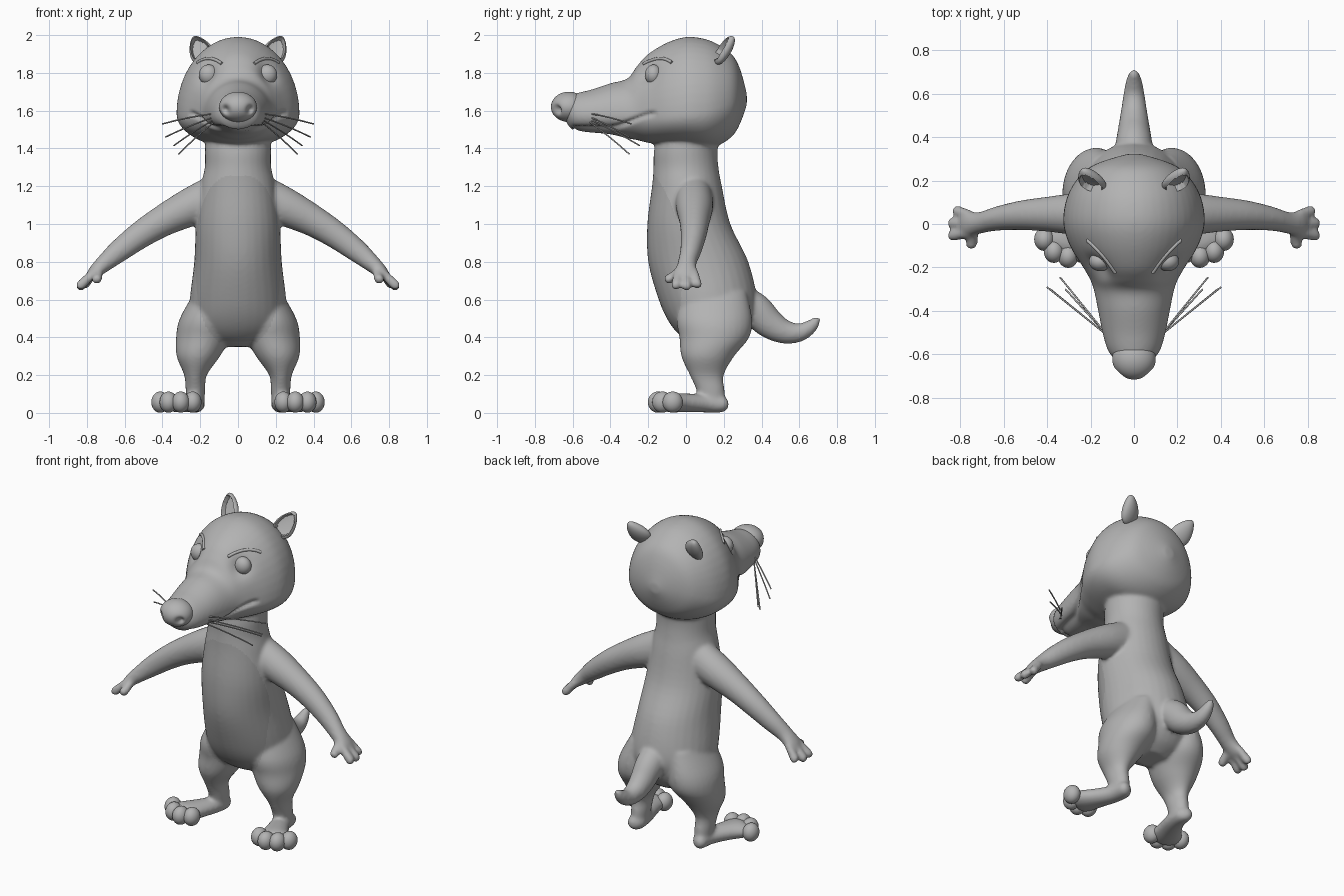
import bpy, bmesh, math
from mathutils import Vector, Matrix
from mathutils.bvhtree import BVHTree

if "Cube" in bpy.data.objects:
    bpy.data.objects.remove(bpy.data.objects["Cube"], do_unlink=True)


def material(name, grey):
    m = bpy.data.materials.new(name)
    m.use_nodes = True
    colour = (grey, grey, grey, 1)
    m.diffuse_color = colour
    m.node_tree.nodes["Principled BSDF"].inputs["Base Color"].default_value = colour
    return m


FUR = material("grey fur", 0.45)
BELLY = material("belly grey", 0.39)


def add_object(name, data, *mats):
    ob = bpy.data.objects.new(name, data)
    bpy.context.scene.collection.objects.link(ob)
    for m in mats:
        data.materials.append(m)
    return ob


def finish(name, bm, *mats):
    bmesh.ops.recalc_face_normals(bm, faces=bm.faces)
    me = bpy.data.meshes.new(name)
    bm.to_mesh(me)
    bm.free()
    me.shade_smooth()
    return add_object(name, me, *mats)


def spline(rows, steps=5):
    """Smooth in-between rows through the given ones."""
    out = []
    last = len(rows) - 1
    for i in range(last):
        a, b, c, d = (rows[max(i - 1, 0)], rows[i], rows[i + 1], rows[min(i + 2, last)])
        for k in range(steps):
            t = k / steps
            out.append([q + 0.5 * t * (r - p + t * (2 * p - 5 * q + 4 * r - s + t * (3 * (q - r) + s - p)))
                        for p, q, r, s in zip(a, b, c, d)])
    out.append(list(rows[-1]))
    return out


def loft(bm, rows, u, v=None, side=1, n=32):
    """Skin oval rings: x, y, z, radius along u, radius along +v, optional radius along -v."""
    rows = spline([r if len(r) == 6 else (*r, r[4]) for r in rows])
    centres = [Vector((r[0] * side, r[1], r[2])) for r in rows]
    u = Vector((u[0] * side, u[1], u[2])).normalized()
    rings = []
    for i, r in enumerate(rows):
        tangent = centres[min(i + 1, len(rows) - 1)] - centres[max(i - 1, 0)]
        w = Vector(v) if v else tangent.cross(u).normalized()
        ring = []
        for k in range(n):
            a = 2 * math.pi * k / n
            up = math.sin(a)
            ring.append(bm.verts.new(centres[i] + u * (r[3] * math.cos(a)) + w * (up * (r[4] if up > 0 else r[5]))))
        rings.append(ring)
    for a, b in zip(rings, rings[1:]):
        for k in range(n):
            bm.faces.new((a[k], a[(k + 1) % n], b[(k + 1) % n], b[k]))
    bm.faces.new(rings[0])
    bm.faces.new(rings[-1])


def ball(bm, centre, radii, n=32):
    mat = Matrix.Translation(centre) @ Matrix.Diagonal((*radii, 1))
    bmesh.ops.create_uvsphere(bm, u_segments=n, v_segments=n * 3 // 4, radius=1, matrix=mat)


def strand(name, points, radius):
    cu = bpy.data.curves.new(name, "CURVE")
    cu.dimensions = "3D"
    cu.bevel_depth = radius
    cu.bevel_resolution = 2
    cu.use_fill_caps = True
    sp = cu.splines.new("POLY")
    sp.points.add(len(points) - 1)
    for p, co in zip(sp.points, points):
        p.co = (*co, 1)
    return add_object(name, cu, FUR)


X, Y, Z = (1, 0, 0), (0, 1, 0), (0, 0, 1)
bm = bmesh.new()

# Torso and neck
torso = [(1.55, .03, .17, .16), (1.4, 0, .175, .168), (1.3, 0, .176, .172), (1.2, .005, .197, .185),
         (1.0, .015, .222, .22), (.8, .065, .232, .265), (.6, .115, .255, .26),
         (.48, .13, .25, .22), (.4, .14, .2, .16), (.35, .15, .1, .08)]
loft(bm, [(0, y, z, rx, ry) for z, y, rx, ry in torso], X, Y)

# Head and muzzle, from the back of the skull to the snout
head = [(.322, 1.66, .03, .03, .03), (.29, 1.66, .14, .15, .12), (.25, 1.64, .22, .25, .17),
        (.18, 1.61, .28, .335, .19), (.1, 1.59, .315, .39, .19), (0, 1.58, .325, .41, .17),
        (-.1, 1.57, .295, .39, .15), (-.2, 1.565, .235, .335, .135), (-.26, 1.57, .2, .265, .125),
        (-.31, 1.575, .183, .195, .122), (-.4, 1.575, .165, .17, .1), (-.5, 1.575, .145, .137, .092),
        (-.57, 1.575, .125, .12, .085), (-.61, 1.58, .1, .1, .075), (-.64, 1.59, .05, .05, .04)]
loft(bm, [(0, y, z, rx, rt, rb) for y, z, rx, rt, rb in head], X, Z, n=48)

# Tail
loft(bm, [(0, .26, .6, .09, .09), (0, .36, .55, .085, .09), (0, .44, .475, .073, .08),
          (0, .52, .43, .06, .064), (0, .6, .425, .048, .049), (0, .66, .457, .036, .037),
          (0, .695, .495, .02, .02), (0, .703, .507, .006, .006)], X)

for s in (1, -1):
    # Leg
    loft(bm, [(.14, .15, .64, .09, .17), (.17, .15, .5, .138, .2), (.185, .15, .4, .143, .185),
              (.21, .115, .3, .115, .14), (.225, .11, .2, .06, .09), (.225, .13, .12, .052, .075),
              (.225, .14, .04, .045, .07)], X, Y, s)
    # Foot
    loft(bm, [(.222, .222, .045, .02, .02), (.223, .19, .047, .05, .045), (.235, .1, .05, .056, .048),
              (.275, 0, .053, .072, .05), (.315, -.08, .053, .095, .05), (.33, -.12, .05, .085, .04)],
         (.94, .34, 0), Z, s)
    # Arm and palm
    loft(bm, [(.1, .04, 1.15, .1, .12), (.25, .045, 1.09, .098, .102), (.4, .045, 1.015, .08, .083),
              (.52, .04, .94, .068, .072), (.63, .025, .857, .056, .06), (.71, .005, .79, .05, .046),
              (.76, 0, .745, .06, .035), (.79, 0, .715, .05, .022)], Y, None, s)
    # Fingers and thumb
    for y0, tip in ((.042, (.825, .062, .665)), (0, (.85, .004, .655)), (-.04, (.85, -.055, .66)),
                    (-.03, (.75, -.11, .695))):
        a, b = Vector((.755 if tip[0] > .8 else .735, y0, .75)), Vector(tip)
        rows = [(*a.lerp(b, t), r, r) for t, r in ((0, .024), (.4, .025), (.8, .027), (.95, .02), (1, .01))]
        loft(bm, rows, Y if tip[0] > .8 else X, None, s, 16)

# Fuse the body parts into one smooth skin
raw = finish("raw_body", bm)
remesh = raw.modifiers.new("fuse", "REMESH")
remesh.mode = "VOXEL"
remesh.voxel_size = 0.01
soft = raw.modifiers.new("soften", "SMOOTH")
soft.factor = 0.5
soft.iterations = 10
bpy.context.view_layer.update()
skin = bpy.data.meshes.new_from_object(raw.evaluated_get(bpy.context.evaluated_depsgraph_get()))
bpy.data.objects.remove(raw, do_unlink=True)
skin.name = "body"
skin.materials.clear()
body = add_object("body", skin, FUR, BELLY)

# Mouth crease and eye sockets pressed into the head
moves = []
for v in skin.vertices:
    x, y, z = v.co
    push = 0
    if z > 1.4 and -.6 < y < -.15:
        t = min(max((y + .42) / .26, 0), 1)
        lip = 1.505 + .08 * t * t * (3 - 2 * t)
        push += .016 * math.exp(-((z - lip) / .013) ** 2) * min(1, (-.15 - y) / .04)
    if z > 1.6 and y < 0:
        d = (Vector((abs(x), y, z)) - Vector((.155, -.2, 1.79))).length
        push += .03 * math.exp(-(d / .06) ** 2)
    if push:
        moves.append((v.index, v.co - v.normal * push))
for i, co in moves:
    skin.vertices[i].co = co
for p in skin.polygons:
    x, y, z = p.center
    inside = abs(x / .225) ** 2.5 + abs((z - .805) / .455) ** 2.5 < 1
    p.material_index = int(inside and y < .02 and p.normal.y < -.15)
skin.shade_smooth()
tree = BVHTree.FromPolygons([v.co.copy() for v in skin.vertices], [tuple(p.vertices) for p in skin.polygons])

# Nose with two nostril dents
bm = bmesh.new()
ball(bm, (0, -.62, 1.62), (.1, .095, .08), 64)
for v in bm.verts:
    d = (Vector((abs(v.co.x), v.co.y, v.co.z)) - Vector((.065, -.685, 1.605))).length
    v.co += Vector((-.2 * math.copysign(1, v.co.x), .8, .1)) * .035 * math.exp(-(d / .022) ** 2)
finish("nose", bm, FUR)

for s, side in ((1, "left"), (-1, "right")):
    # Eye
    bm = bmesh.new()
    ball(bm, (.155 * s, -.172, 1.79), (.052, .045, .054))
    finish(side + "_eye", bm, FUR)

    # Brow laid on the forehead
    points = []
    for k in range(11):
        t = k / 10
        hit = tree.ray_cast(Vector((s * (.085 + .13 * t), -1, 1.848 + .1 * t * (1 - t) + .006 * t)), Vector(Y))[0]
        if hit:
            points.append(hit)
    strand(side + "_brow", points, .009)

    # Cupped ear, leaning outward and back
    bm = bmesh.new()
    ball(bm, (0, 0, 0), (1, 1, 1), 40)
    for v in bm.verts:
        x, y, z = v.co
        if y < 0 and x * x + z * z < .62:
            y *= -.35
        v.co = (x * .06 * (1 - .35 * z), y * .035, z * .09)
    axis = Vector((.06 * s, .085, .125)).normalized()
    out = Vector((s * .85, .25, 0))
    out = (out - axis * out.dot(axis)).normalized() * s
    back = axis.cross(out)
    turn = Matrix((out, back, axis)).transposed().to_4x4()
    bm.transform(Matrix.Translation((.2 * s, .203, 1.922)) @ turn)
    ear = finish(side + "_ear", bm, FUR)
    ear.data.set_sharp_from_angle(angle=math.radians(50))

    # Toes
    bm = bmesh.new()
    for x, y in ((.412, -.07), (.368, -.125), (.303, -.148), (.24, -.125)):
        ball(bm, (x * s, y, .057), (.047, .054, .056), 24)
    finish(side + "_toes", bm, FUR)

    # Whiskers
    for z0, tip in ((1.585, (.4, -.29, 1.53)), (1.567, (.385, -.3, 1.46)),
                    (1.553, (.34, -.245, 1.415)), (1.54, (.315, -.3, 1.37))):
        a, b = Vector((.125, -.51, z0)), Vector(tip)
        path = [a.lerp(b, t) + Vector((0, 0, .02 * t * (1 - t))) for t in (0, .25, .5, .75, 1)]
        strand(side + "_whisker", [(p.x * s, p.y, p.z) for p in path], .004)
